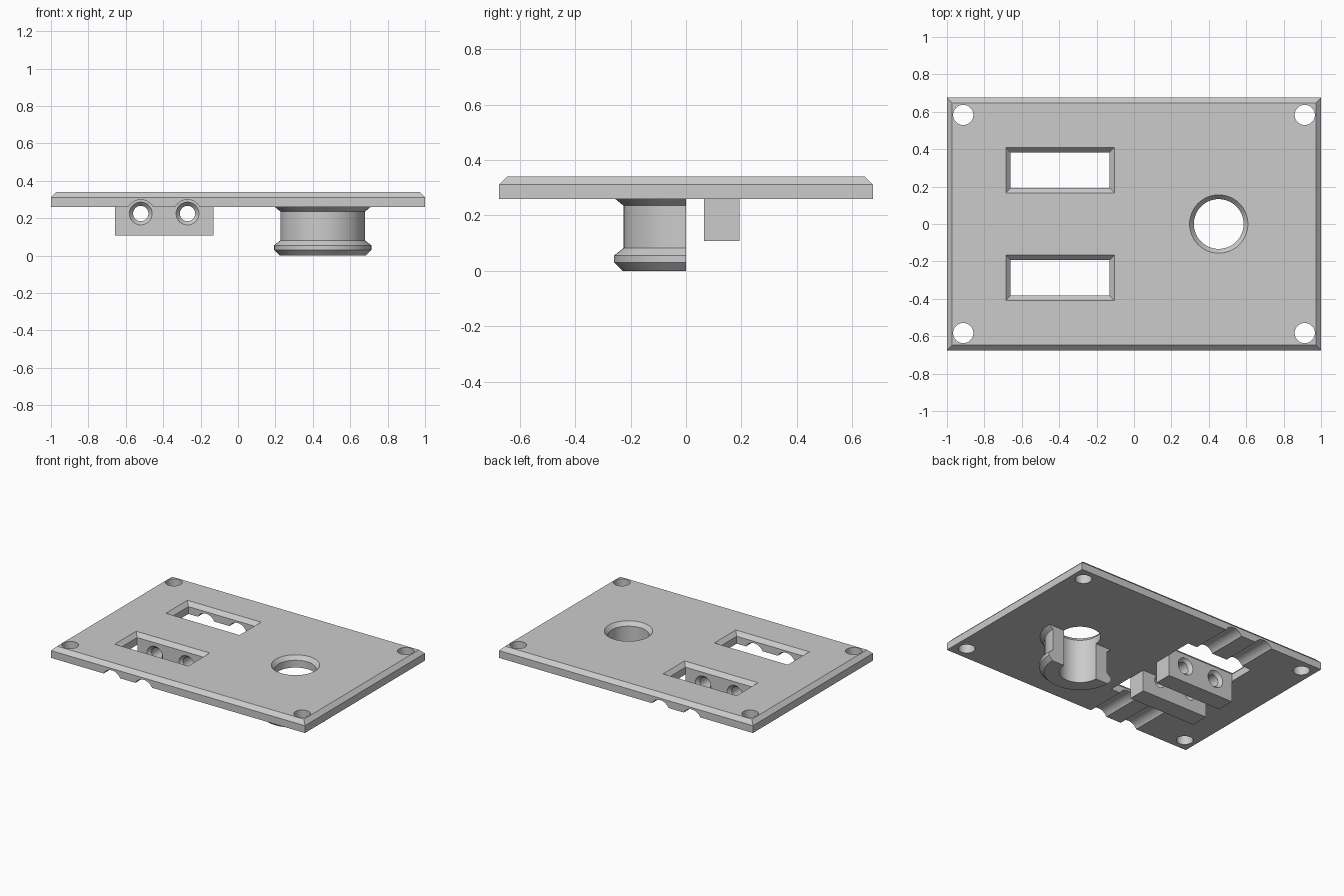
import bpy, bmesh, math

cube = bpy.data.objects.get("Cube")
if cube:
    bpy.data.objects.remove(cube, do_unlink=True)

grey = bpy.data.materials.new("light_grey")
grey.use_nodes = True
GREY = (0.6, 0.6, 0.6, 1)
grey.diffuse_color = GREY
grey.node_tree.nodes["Principled BSDF"].inputs["Base Color"].default_value = GREY

# Key heights and sizes
BOTTOM, BEVEL, TOP = 0.26, 0.312, 0.34
HOLE_X, SLEEVE_X, SLEEVE_R = -0.395, 0.453, 0.133
PIPE_XS, PIPE_Z = (-0.52, -0.27), 0.225


def loft(name, sections):
    """Skin matching closed sections and cap both ends."""
    bm = bmesh.new()
    rings = [[bm.verts.new(p) for p in s] for s in sections]
    for a, b in zip(rings, rings[1:]):
        for i in range(len(a)):
            j = (i + 1) % len(a)
            bm.faces.new((a[i], a[j], b[j], b[i]))
    bm.faces.new(rings[0])
    bm.faces.new(rings[-1])
    bmesh.ops.recalc_face_normals(bm, faces=bm.faces)
    mesh = bpy.data.meshes.new(name)
    bm.to_mesh(mesh)
    bm.free()
    obj = bpy.data.objects.new(name, mesh)
    bpy.context.collection.objects.link(obj)
    return obj


def rect(cx, cy, hx, hy, z):
    return [(cx + sx * hx, cy + sy * hy, z)
            for sx, sy in ((-1, -1), (1, -1), (1, 1), (-1, 1))]


def circle(cx, cy, r, z, n=64):
    return [(cx + r * math.cos(math.tau * i / n),
             cy + r * math.sin(math.tau * i / n), z) for i in range(n)]


def half_disc(cx, r, z, n=40):
    return [(cx - r * math.cos(math.pi * i / n),
             -r * math.sin(math.pi * i / n), z) for i in range(n + 1)]


def ring_along_y(cx, cz, r, y):
    return [(x, y, z) for x, z, _ in circle(cx, cz, r, 0, 48)]


def cut(obj, cutters):
    bpy.context.view_layer.objects.active = obj
    for cutter in cutters:
        mod = obj.modifiers.new("cut", 'BOOLEAN')
        mod.operation = 'DIFFERENCE'
        mod.solver = 'EXACT'
        mod.object = cutter
        bpy.ops.object.modifier_apply(modifier=mod.name)


# Plate with bevelled upper edge
plate = loft("faceplate", [rect(0, 0, 1, 0.675, BOTTOM),
                           rect(0, 0, 1, 0.675, BEVEL),
                           rect(0, 0, 0.972, 0.647, TOP)])

# Half-round sleeve with a flared root and a lipped end
SLEEVE_PROFILE = [(0.0, 0.23), (0.03, 0.26), (0.055, 0.26), (0.082, 0.226),
                  (0.235, 0.226), (BOTTOM, 0.256)]
sleeve = loft("half_sleeve", [half_disc(SLEEVE_X, r, z) for z, r in SLEEVE_PROFILE])

# Clamp blocks beside the windows
blocks = [loft(name, [rect(HOLE_X, y, 0.263, 0.064, z) for z in (0.108, BOTTOM)])
          for name, y in (("front_block", -0.129), ("back_block", 0.129))]

# Screw holes
screws = [loft("screw_cutter", [circle(sx * 0.913, sy * 0.583, 0.054, z, 40)
                                for z in (0.2, 0.4)])
          for sx in (-1, 1) for sy in (-1, 1)]

# Rectangular windows, bevelled at the top
windows = [loft("window_cutter", [rect(HOLE_X, s * 0.288, 0.264 + e, 0.095 + e, z)
                                  for e, z in ((0, 0.2), (0, BEVEL), (0.026, TOP), (0.026, 0.4))])
           for s in (-1, 1)]

# Round bore through plate and sleeve
bore = loft("bore_cutter", [circle(SLEEVE_X, 0, r, z) for r, z in
                            ((SLEEVE_R, -0.1), (SLEEVE_R, BEVEL), (0.156, TOP), (0.156, 0.4))])

# Pipe channels: wide grooves at the plate edges, countersunk holes in the blocks
half = [(0.7, 0.074), (0.3, 0.074), (0.25, 0.061), (0.193, 0.061), (0.17, 0.041)]
channel = [(-y, r) for y, r in half] + half[::-1]
pipes = [loft("pipe_cutter", [ring_along_y(x, PIPE_Z, r, y) for y, r in channel])
         for x in PIPE_XS]

cut(plate, screws + windows + [bore] + pipes)
cut(sleeve, [bore])
for block in blocks:
    cut(block, pipes)
for cutter in screws + windows + [bore] + pipes:
    bpy.data.objects.remove(cutter, do_unlink=True)

# Colour and shading
for obj in [plate, sleeve] + blocks:
    obj.data.materials.clear()
    obj.data.materials.append(grey)
    bpy.ops.object.select_all(action='DESELECT')
    obj.select_set(True)
    bpy.context.view_layer.objects.active = obj
    bpy.ops.object.shade_smooth_by_angle(angle=math.radians(25))
